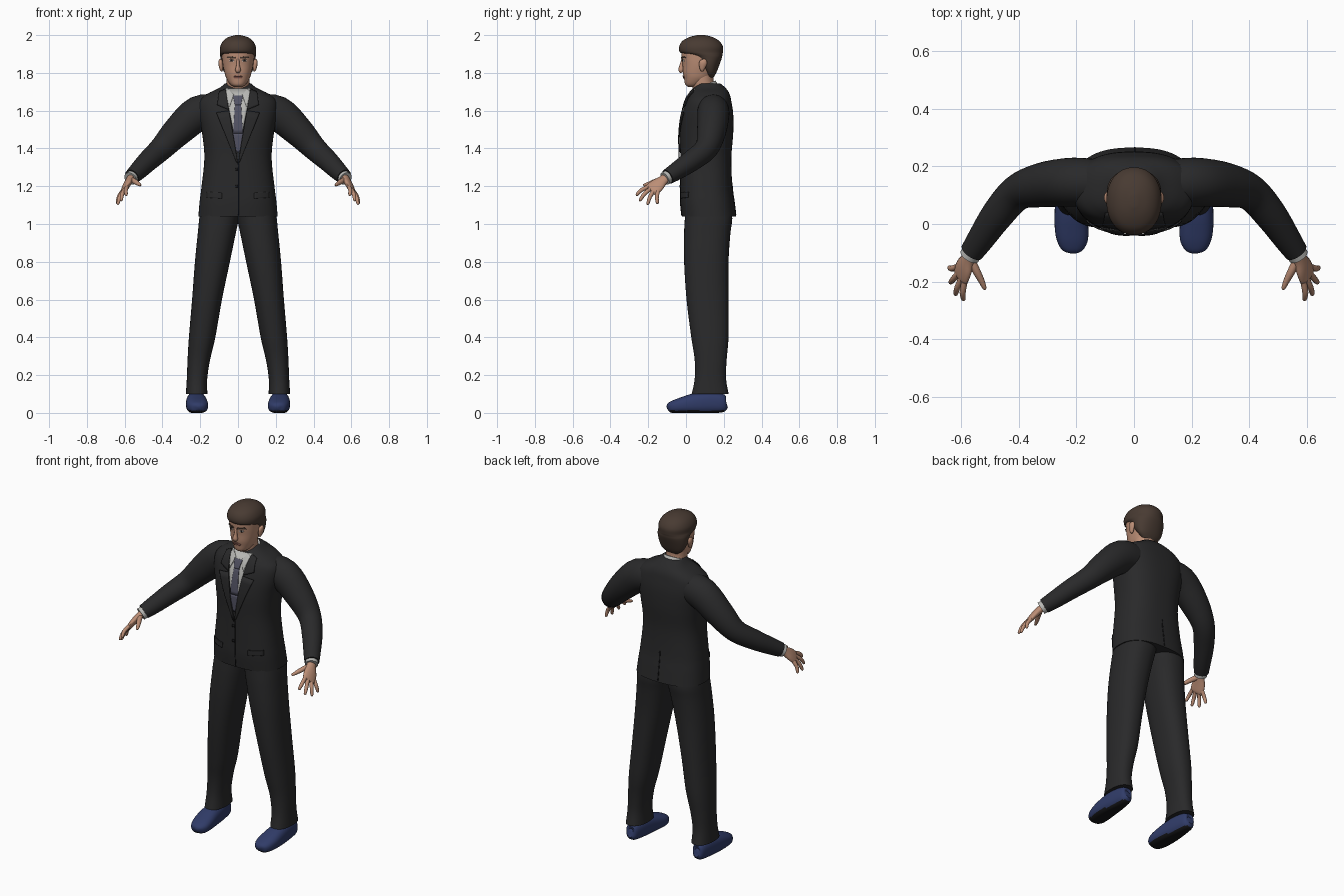
import bpy, bmesh, math
from mathutils import Vector
from mathutils.bvhtree import BVHTree

cube = bpy.data.objects.get("Cube")
if cube:
    bpy.data.objects.remove(cube, do_unlink=True)


def material(name, *rgb):
    m = bpy.data.materials.new(name)
    m.use_nodes = True
    m.diffuse_color = (*rgb, 1)
    m.node_tree.nodes["Principled BSDF"].inputs["Base Color"].default_value = (*rgb, 1)
    return m


SUIT = material("charcoal suit", .022, .022, .023)
BLACK = material("black", .008, .008, .009)
SKIN = material("skin", .50, .27, .18)
HAIR = material("brown hair", .065, .043, .032)
SHIRT = material("grey shirt", .48, .48, .46)
TIE = material("slate tie", .085, .085, .125)
SHOE = material("navy shoe", .03, .045, .14)
LIPS = material("lips", .33, .14, .11)
EYE = material("eye white", .6, .57, .54)
made = []


def finish(name, bm, *mats):
    me = bpy.data.meshes.new(name)
    bm.to_mesh(me)
    bm.free()
    for m in mats:
        me.materials.append(m)
    ob = bpy.data.objects.new(name, me)
    bpy.context.collection.objects.link(ob)
    made.append(ob)
    return ob


def spline(rows, steps):
    """Smooth in-between rows through the given rows."""
    out = []
    for i in range(len(rows) - 1):
        p0, p1, p2 = rows[max(i - 1, 0)], rows[i], rows[i + 1]
        p3 = rows[min(i + 2, len(rows) - 1)]
        for k in range(steps):
            t = k / steps
            out.append([b + t / 2 * (c - a + t * (2*a - 5*b + 4*c - d + t * (3*(b - c) + d - a)))
                        for a, b, c, d in zip(p0, p1, p2, p3)])
    return out + [list(rows[-1])]


def loft(name, rows, mat, side=1, ref=(1, 0, 0), flat=False, power=2.0, n=32, steps=4, floor=None):
    """Skin rings (x, y, z, half width, half depth) along a path."""
    rows = spline(rows, steps)
    pts = [Vector(r[:3]) for r in rows]
    bm = bmesh.new()
    rings = []
    for i, r in enumerate(rows):
        t = Vector((0, 0, 1)) if flat else (pts[min(i + 1, len(pts) - 1)] - pts[max(i - 1, 0)]).normalized()
        u = Vector(ref)
        u = (u - t * u.dot(t)).normalized()
        v = t.cross(u)
        ring = []
        for k in range(n):
            a = math.tau * k / n
            c, s = (math.copysign(abs(f) ** (2 / power), f) for f in (math.cos(a), math.sin(a)))
            p = pts[i] + u * c * max(r[3], .001) + v * s * max(r[4], .001)
            if floor is not None:
                p.z = max(p.z, floor)
            ring.append(bm.verts.new((p.x * side, p.y, p.z)))
        rings.append(ring)
    for a, b in zip(rings, rings[1:]):
        for k in range(n):
            j = (k + 1) % n
            bm.faces.new((a[k], a[j], b[j], b[k]))
    bm.faces.new(rings[0])
    bm.faces.new(rings[-1])
    bmesh.ops.recalc_face_normals(bm, faces=bm.faces)
    return finish(name, bm, mat)


def stack(name, rows, mat, **kw):
    """Horizontal slices: height, front y, back y, then half width or inner and outer x."""
    full = []
    for z, front, back, *xs in rows:
        x0, x1 = xs if len(xs) == 2 else (-xs[0], xs[0])
        full.append(((x0 + x1) / 2, (front + back) / 2, z, (x1 - x0) / 2, (back - front) / 2))
    return loft(name, full, mat, flat=True, **kw)


def patch(name, target, corners, mat, lift=.002, side=1, back=False, n=8):
    """Thin plate draped on a body; four (x, z) corners in order."""
    tree = BVHTree.FromPolygons([v.co for v in target.data.vertices],
                                [p.vertices for p in target.data.polygons])
    a, b, c, d = (Vector((x * side, z)) for x, z in corners)
    sign = 1 if back else -1
    bm = bmesh.new()
    grid = []
    for i in range(n + 1):
        line = []
        for j in range(n + 1):
            p = a.lerp(b, i / n).lerp(d.lerp(c, i / n), j / n)
            hit = tree.ray_cast(Vector((p.x, sign, p.y)), Vector((0, -sign, 0)))[0]
            if hit is None:
                hit = tree.find_nearest(Vector((p.x, sign * .05, p.y)))[0]
            line.append(bm.verts.new((p.x, hit.y + sign * lift, p.y)))
        grid.append(line)
    for i in range(n):
        for j in range(n):
            bm.faces.new((grid[i][j], grid[i+1][j], grid[i+1][j+1], grid[i][j+1]))
    ob = finish(name, bm, mat)
    mod = ob.modifiers.new("thickness", 'SOLIDIFY')
    mod.thickness, mod.offset = .005, 0


def box(x0, x1, z0, z1):
    return (x0, z0), (x1, z0), (x1, z1), (x0, z1)


# Jacket body
jacket = stack("jacket", [
    (1.04, -.022, .265, .21), (1.12, -.03, .255, .203), (1.2, -.03, .245, .193),
    (1.35, -.03, .24, .178), (1.48, -.032, .25, .19), (1.58, -.02, .25, .208),
    (1.65, 0, .24, .205), (1.69, .02, .23, .16), (1.72, .04, .21, .1),
    (1.745, .06, .18, .068)], SUIT, power=2.5, n=64, steps=5)

# Shirt front, tie, and jacket closing
patch("shirt_front", jacket, ((0, 1.38), (0, 1.38), (.07, 1.715), (-.07, 1.715)), SHIRT, .001)
patch("tie_tail", jacket, ((-.008, 1.38), (.008, 1.38), (.026, 1.48), (-.026, 1.48)), TIE, .004)
patch("tie_blade", jacket, ((-.026, 1.48), (.026, 1.48), (.016, 1.635), (-.016, 1.635)), TIE, .004)
patch("tie_knot", jacket, ((-.016, 1.63), (.016, 1.63), (.026, 1.68), (-.026, 1.68)), TIE, .007)
patch("front_edge", jacket, box(0, .004, 1.045, 1.32), BLACK, .0)
patch("back_vent", jacket, box(0, .006, 1.05, 1.22), BLACK, .0, back=True)
for z in (1.29, 1.2):
    patch("button", jacket, box(-.014, 0, z - .007, z + .007), BLACK, .003, n=2)

# Collar, neck, head
loft("shirt_collar", [(0, .125, 1.66, .078, .08), (0, .108, 1.70, .076, .074),
                      (0, .094, 1.735, .07, .066)], SHIRT)
loft("neck", [(0, .125, 1.66, .06, .06), (0, .09, 1.74, .06, .058), (0, .09, 1.82, .062, .06)], SKIN)
head = stack("head", [
    (1.726, .012, .06, .02), (1.738, -.004, .09, .04), (1.77, -.01, .13, .061),
    (1.80, -.016, .15, .071), (1.84, -.018, .17, .08), (1.88, -.023, .18, .084),
    (1.92, -.022, .185, .085), (1.96, 0, .17, .07), (1.98, .04, .13, .04)],
    SKIN, power=2.2, n=48)
stack("hair", [
    (1.775, .11, .145, .04), (1.80, .10, .16, .07), (1.84, .065, .176, .088),
    (1.88, .04, .19, .093), (1.898, -.002, .193, .095), (1.91, -.033, .195, .095),
    (1.94, -.036, .195, .094), (1.97, -.018, .175, .078), (1.99, .02, .14, .05),
    (2.0, .06, .10, .012)], HAIR, power=2.15, n=48)
loft("nose", [(0, -.016, 1.872, .007, .008), (0, -.023, 1.84, .009, .011),
              (0, -.026, 1.815, .015, .014), (0, -.02, 1.803, .009, .008)], SKIN, n=16)
patch("upper_lip", head, ((-.026, 1.78), (.026, 1.78), (.01, 1.787), (-.01, 1.787)), LIPS)
patch("lower_lip", head, ((-.018, 1.771), (.018, 1.771), (.025, 1.779), (-.025, 1.779)), LIPS)

# Trousers run into one another at the hips
LEG = [(1.12, 0, .235, -.02, .19), (1.03, -.006, .245, -.005, .205), (.95, -.01, .235, .012, .213),
       (.8, -.01, .225, .043, .228), (.6, .003, .225, .085, .243), (.4, .028, .225, .12, .26),
       (.28, .046, .215, .148, .267), (.18, .046, .212, .163, .271), (.10, .03, .226, .162, .276)]

ARM = [(.10, .14, 1.60, .08, .085), (.21, .145, 1.585, .085, .093), (.32, .135, 1.49, .077, .08),
       (.405, .108, 1.40, .062, .064), (.475, .03, 1.335, .056, .056),
       (.53, -.05, 1.28, .047, .048), (.562, -.097, 1.25, .041, .041)]

WIDTH = Vector((.38, .84, -.38)).normalized()     # across the palm, thumb side to little finger
KNUCKLE = Vector((.60, -.175, 1.185))
TIPS = [(.592, -.265, 1.152), (.62, -.247, 1.123), (.638, -.205, 1.103), (.642, -.152, 1.107)]

for side, label in ((1, "left_"), (-1, "right_")):
    stack(label + "trouser_leg", LEG, SUIT, side=side, power=2.3, n=40)

    # Shoe with a dark sole chosen by height
    shoe = loft(label + "shoe", [
        (.222, .214, .05, .012, .02), (.222, .203, .05, .034, .045), (.221, .13, .055, .047, .058),
        (.22, .05, .05, .055, .055), (.216, -.02, .04, .058, .043), (.211, -.065, .032, .051, .034),
        (.207, -.09, .028, .034, .024), (.206, -.1, .025, .008, .008)],
        SHOE, side=side, power=2.5, floor=0)
    shoe.data.materials.append(BLACK)
    for f in shoe.data.polygons:
        f.material_index = int(f.center.z < .013)

    # Sleeve, cuff and hand
    loft(label + "sleeve", ARM, SUIT, side=side, ref=(0, 1, 0))
    loft(label + "cuff", [(.55, -.08, 1.26, .034, .034), (.57, -.112, 1.24, .036, .036)],
         SHIRT, side=side, ref=(0, 1, 0))
    loft(label + "palm", [(.557, -.09, 1.257, .026, .022), (.573, -.12, 1.233, .028, .02),
                          (.588, -.15, 1.208, .04, .018), (.60, -.178, 1.183, .042, .014),
                          (.604, -.188, 1.175, .034, .008)], SKIN, side=side, ref=WIDTH, n=20)
    for k, tip in enumerate(TIPS):
        tip = Vector(tip)
        base = KNUCKLE + WIDTH * (k - 1.5) * .021
        mid = base.lerp(tip, .5) + Vector((.004, -.004, .004))
        near = base.lerp(tip, .92)
        loft(label + "finger", [(*base, .011, .011), (*mid, .0105, .0105), (*near, .008, .008),
                                (*tip, .002, .002)], SKIN, side=side, ref=WIDTH, n=12)
    loft(label + "thumb", [(.568, -.12, 1.235, .016, .015), (.548, -.16, 1.226, .014, .014),
                           (.53, -.195, 1.214, .011, .011), (.518, -.222, 1.206, .007, .007),
                           (.516, -.226, 1.204, .002, .002)], SKIN, side=side, ref=(0, 0, 1), n=12)

    # Lapels, collar leaves and pocket flaps
    patch(label + "lapel", jacket, ((0, 1.32), (.01, 1.33), (.115, 1.59), (.047, 1.60)),
          SUIT, .007, side)
    patch(label + "lapel_collar", jacket, ((.049, 1.605), (.11, 1.63), (.10, 1.70), (.066, 1.715)),
          SUIT, .007, side)
    patch(label + "shirt_collar_point", jacket, ((.022, 1.685), (.045, 1.62), (.064, 1.70), (.05, 1.715)),
          SHIRT, .005, side)
    patch(label + "pocket_flap", jacket, ((.085, 1.135), (.165, 1.14), (.165, 1.17), (.085, 1.165)),
          SUIT, .004, side)

    # Face details
    patch(label + "eye", head, ((.02, 1.86), (.046, 1.861), (.043, 1.87), (.024, 1.87)), EYE, .0, side)
    patch(label + "iris", head, box(.029, .038, 1.86, 1.87), BLACK, .001, side, n=2)
    patch(label + "brow", head, ((.013, 1.876), (.058, 1.879), (.052, 1.888), (.014, 1.884)),
          HAIR, .003, side)
    loft(label + "ear", [(.086, .09, 1.808, .003, .004), (.088, .086, 1.82, .009, .013),
                         (.092, .09, 1.85, .012, .021), (.092, .094, 1.866, .009, .016),
                         (.09, .094, 1.873, .003, .004)], SKIN, side=side, n=16)

# Smooth cloth and skin, with sharp hems
bpy.ops.object.select_all(action='DESELECT')
for ob in made:
    ob.select_set(True)
bpy.context.view_layer.objects.active = jacket
bpy.ops.object.shade_smooth_by_angle(angle=math.radians(45))
